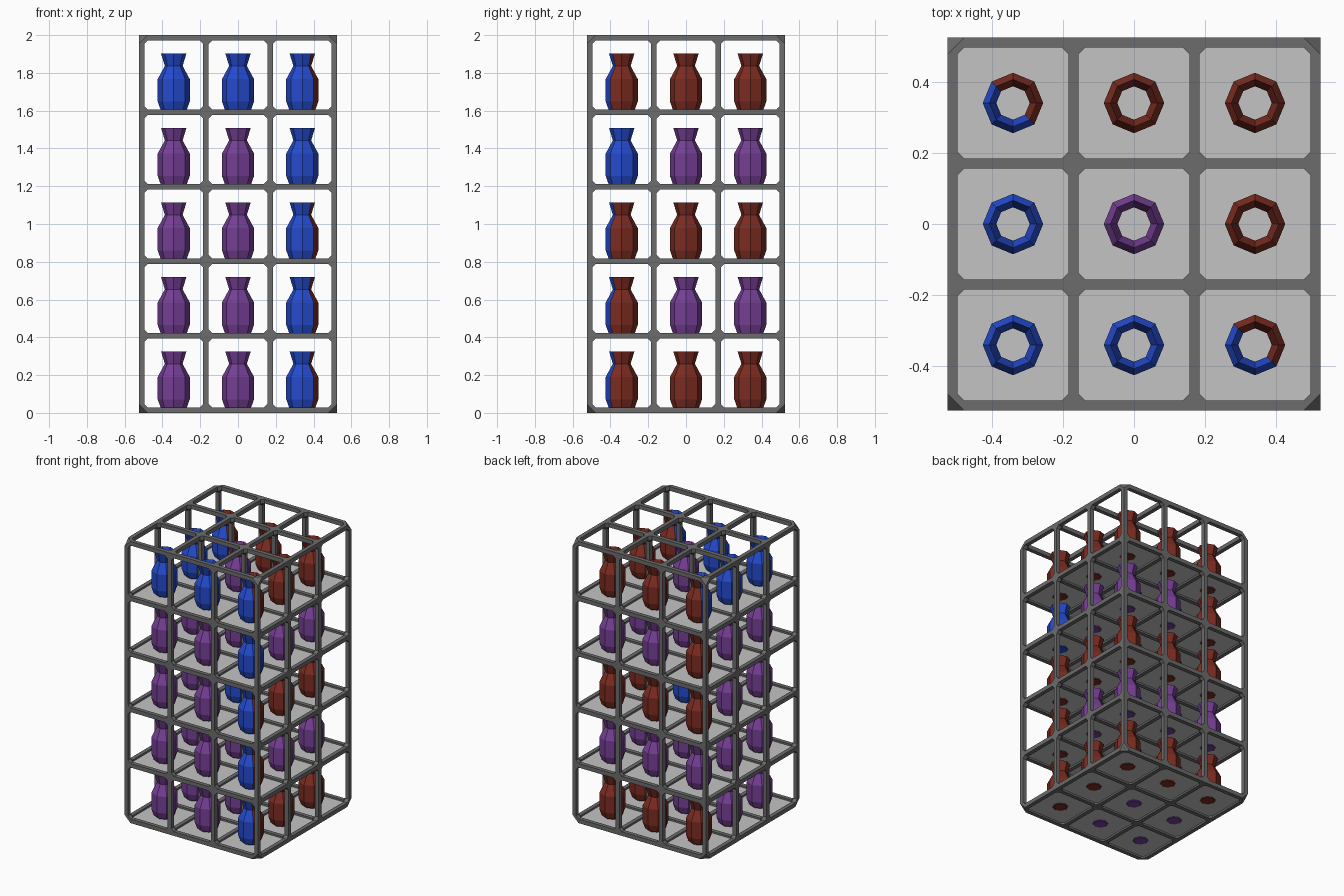
import bpy
import bmesh
from mathutils import Vector, Matrix

default = bpy.data.objects.get("Cube")
if default:
    bpy.data.objects.remove(default, do_unlink=True)

HALF = 0.0145      # half thickness of a bar
REACH = 0.033      # how far a joint extends along each bar
OUTER = 0.525 - HALF
CELL = OUTER * 2 / 3
TIER = (2 - 2 * HALF) / 5


def make_material(name, rgb):
    mat = bpy.data.materials.new(name)
    mat.use_nodes = True
    color = (*rgb, 1)
    mat.diffuse_color = color
    mat.node_tree.nodes["Principled BSDF"].inputs["Base Color"].default_value = color
    return mat


frame_gray = make_material("frame gray", (0.15, 0.15, 0.15))
shelf_gray = make_material("shelf gray", (0.55, 0.55, 0.55))
blue = make_material("blue", (0.018, 0.07, 0.62))
red = make_material("red", (0.2, 0.025, 0.015))
purple = make_material("purple", (0.18, 0.05, 0.3))


def add_object(name, bm, materials):
    mesh = bpy.data.meshes.new(name)
    bm.to_mesh(mesh)
    bm.free()
    for mat in materials:
        mesh.materials.append(mat)
    obj = bpy.data.objects.new(name, mesh)
    bpy.context.collection.objects.link(obj)
    return obj


def add_box(bm, center, size):
    matrix = Matrix.Translation(center) @ Matrix.Diagonal((*size, 1))
    bmesh.ops.create_cube(bm, size=1, matrix=matrix)


# Joint: convex hub spanning the square ends of the bars that meet there
def add_joint(bm, center, directions):
    hub = bmesh.new()
    for axis, sign in directions:
        for a in (-HALF, HALF):
            for b in (-HALF, HALF):
                offset = Vector((0, 0, 0))
                offset[axis] = sign * REACH
                offset[(axis + 1) % 3] = a
                offset[(axis + 2) % 3] = b
                hub.verts.new(center + offset)
    bmesh.ops.convex_hull(hub, input=hub.verts[:])
    loose = [v for v in hub.verts if not v.link_faces]
    bmesh.ops.delete(hub, geom=loose, context='VERTS')
    bmesh.ops.dissolve_limit(hub, angle_limit=0.01, verts=hub.verts[:], edges=hub.edges[:])
    bmesh.ops.recalc_face_normals(hub, faces=hub.faces[:])
    temp = bpy.data.meshes.new("joint")
    hub.to_mesh(temp)
    hub.free()
    bm.from_mesh(temp)
    bpy.data.meshes.remove(temp)


# Lattice frame: bars and chamfered joints on a regular grid
counts = (4, 4, 6)
steps = Vector((CELL, CELL, TIER))
origin = Vector((-OUTER, -OUTER, HALF))
bm = bmesh.new()
for i in range(counts[0]):
    for j in range(counts[1]):
        for k in range(counts[2]):
            index = (i, j, k)
            node = origin + Vector([n * s for n, s in zip(index, steps)])
            directions = []
            for axis in range(3):
                if index[axis] > 0:
                    directions.append((axis, -1))
                if index[axis] < counts[axis] - 1:
                    directions.append((axis, 1))
                    middle = node.copy()
                    middle[axis] += steps[axis] / 2
                    size = [HALF * 2] * 3
                    size[axis] = steps[axis] - REACH * 2
                    add_box(bm, middle, size)
            add_joint(bm, node, directions)
add_object("lattice_frame", bm, [frame_gray])

# Shelves: one thin sheet in the middle of each tier's bars
for k in range(5):
    bm = bmesh.new()
    add_box(bm, (0, 0, HALF + k * TIER), (OUTER * 2, OUTER * 2, 0.004))
    add_object(f"shelf_{k + 1}", bm, [shelf_gray])

# Vase: eight-sided open shell, as radius and height pairs
PROFILE = [(0.046, 0.008), (0.07, 0.03), (0.085, 0.072),
           (0.085, 0.19), (0.047, 0.26), (0.067, 0.325)]


def make_vase(name, location, kind):
    bm = bmesh.new()
    rings = []
    for radius, height in PROFILE:
        ring = bmesh.ops.create_circle(bm, segments=8, radius=radius,
                                       matrix=Matrix.Translation((0, 0, height)))
        rings.append(ring["verts"])
    for low, high in zip(rings, rings[1:]):
        for n in range(8):
            m = (n + 1) % 8
            bm.faces.new((low[n], low[m], high[m], high[n]))
    bm.faces.new(rings[0])
    bmesh.ops.recalc_face_normals(bm, faces=bm.faces[:])
    if kind == "M":
        # Two-tone vase: blue toward the front right, red toward the back left
        for face in bm.faces:
            c = face.calc_center_median()
            face.material_index = 0 if c.x + c.y < -0.001 else 1
        materials = [blue, red]
    else:
        materials = [{"B": blue, "R": red, "P": purple}[kind]]
    obj = add_object(name, bm, materials)
    obj.location = location


# Vase colours per tier from the bottom; rows run front to back, right to left
LAYOUT = [
    ("PPM", "PPR", "RRR"),
    ("PPM", "PPP", "PPP"),
    ("PPM", "PBR", "RRR"),
    ("PPB", "PPP", "RPP"),
    ("BBM", "BPR", "MRR"),
]
for k, tier in enumerate(LAYOUT):
    for j, row in enumerate(tier):
        for i, kind in enumerate(row):
            make_vase(f"vase_{k + 1}_{j + 1}_{i + 1}",
                      ((i - 1) * CELL, (j - 1) * CELL, k * TIER), kind)
